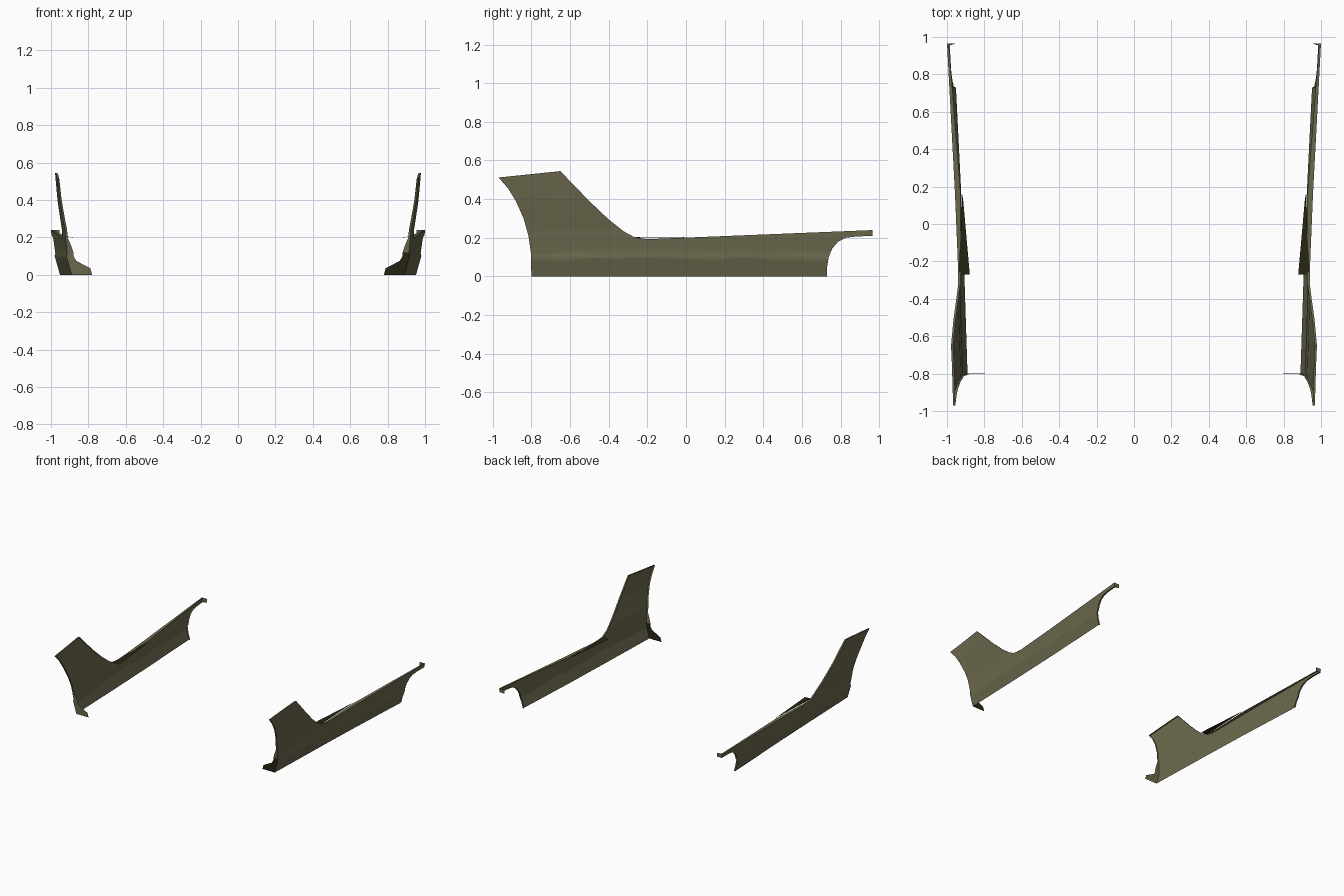
import bpy, bmesh

if "Cube" in bpy.data.objects:
    bpy.data.objects.remove(bpy.data.objects["Cube"])


def material(name, color):
    mat = bpy.data.materials.new(name)
    mat.use_nodes = True
    mat.diffuse_color = color
    mat.node_tree.nodes["Principled BSDF"].inputs["Base Color"].default_value = color
    return mat


olive = material("olive_paint", (0.15, 0.14, 0.075, 1))
dark = material("dark_olive", (0.019, 0.018, 0.006, 1))

# Side outline as (y, z)
OUTLINE = [(-.80, 0), (.73, 0), (.73, .05), (.738, .10), (.757, .145), (.787, .18), (.825, .20),
           (.88, .207), (.965, .21), (.965, .24), (-.15, .195), (-.22, .195), (-.27, .205),
           (-.32, .232), (-.40, .295), (-.50, .39), (-.65, .545), (-.97, .512), (-.92, .455),
           (-.88, .39), (-.84, .30), (-.815, .21), (-.802, .12)]
BASE = [(-.97, .888), (-.8, .89), (-.27, .907), (.17, .924), (.73, .952), (.97, .964)]
LEAN = [(0, 0), (.1, .028), (.115, .024), (.2, .033), (.24, .036), (.3, .048), (.4, .066), (.55, .084)]
TAB = [(0, .11), (.035, .11), (.075, .045), (.2, .016)]
TOP_LIP = [(-.27, .012), (.17, .03), (.95, .01)]


def lerp(table, t):
    if t <= table[0][0]:
        return table[0][1]
    for (a, u), (b, v) in zip(table, table[1:]):
        if t <= b:
            return u + (v - u) * (t - a) / (b - a)
    return table[-1][1]


def surface_x(y, z):
    return lerp(BASE, y) + lerp(LEAN, z)


def lip_depth(y, z):
    if y > .96:
        return .045
    if y < -.79 and z < .2:
        return lerp(TAB, z)
    if y > -.27 and z > .19 and (y < .7 or z > .215):
        return lerp(TOP_LIP, y)
    return .012


def finish(bm, name, side):
    if side < 0:
        bmesh.ops.scale(bm, vec=(-1, 1, 1), verts=bm.verts)
        bmesh.ops.reverse_faces(bm, faces=bm.faces)
    mesh = bpy.data.meshes.new(name)
    bm.to_mesh(mesh)
    bm.free()
    mesh.materials.append(olive)
    mesh.materials.append(dark)
    ob = bpy.data.objects.new(name, mesh)
    bpy.context.collection.objects.link(ob)
    bpy.ops.object.select_all(action='DESELECT')
    ob.select_set(True)
    bpy.context.view_layer.objects.active = ob
    bpy.ops.object.shade_smooth_by_angle(angle=.6)


def side_panel(name, side):
    bm = bmesh.new()
    bm.faces.new([bm.verts.new((0, y, z)) for y, z in OUTLINE])
    bm.normal_update()
    bmesh.ops.triangulate(bm, faces=bm.faces, ngon_method='EAR_CLIP')
    # Cut the sheet into a grid so that it can follow the curved section
    cuts = [((0, 0, z), (0, 0, 1)) for z in (.035, .075, .1, .115, .15, .2, .24, .3, .35, .4, .47)]
    cuts += [((0, -.9 + .15 * i, 0), (0, 1, 0)) for i in range(13)]
    cuts += [((0, y, 0), (0, 1, 0)) for y in (-.27, .17, .955)]
    for co, no in cuts:
        bmesh.ops.bisect_plane(bm, geom=bm.verts[:] + bm.edges[:] + bm.faces[:],
                               plane_co=co, plane_no=no, dist=1e-5)
    for v in bm.verts:
        v.co.x = surface_x(v.co.y, v.co.z)
    # Returned lip along every edge except the floor edge
    rim = [e for e in bm.edges if e.is_boundary and max(v.co.z for v in e.verts) > 1e-4]
    lip = bmesh.ops.extrude_edge_only(bm, edges=rim)["geom"]
    for v in lip:
        if isinstance(v, bmesh.types.BMVert):
            v.co.x -= lip_depth(v.co.y, v.co.z)
    bmesh.ops.recalc_face_normals(bm, faces=bm.faces)
    if sum(f.normal.x * f.calc_area() for f in bm.faces) < 0:
        bmesh.ops.reverse_faces(bm, faces=bm.faces)
    # The front tab on the left panel is dark
    if side > 0:
        for f in lip:
            if isinstance(f, bmesh.types.BMFace):
                mid = f.calc_center_median()
                f.material_index = int(mid.y < -.79 and mid.z < .12)
    finish(bm, name, side)


def inner_flange(name, side):
    bm = bmesh.new()
    corners = [(.937, -.27, .203), (.878, -.27, .2), (.917, .17, .205)]
    face = bm.faces.new([bm.verts.new(c) for c in corners])
    face.material_index = 1
    finish(bm, name, side)


for label, side in (("left", 1), ("right", -1)):
    side_panel(label + "_side_panel", side)
    inner_flange(label + "_inner_flange", side)
